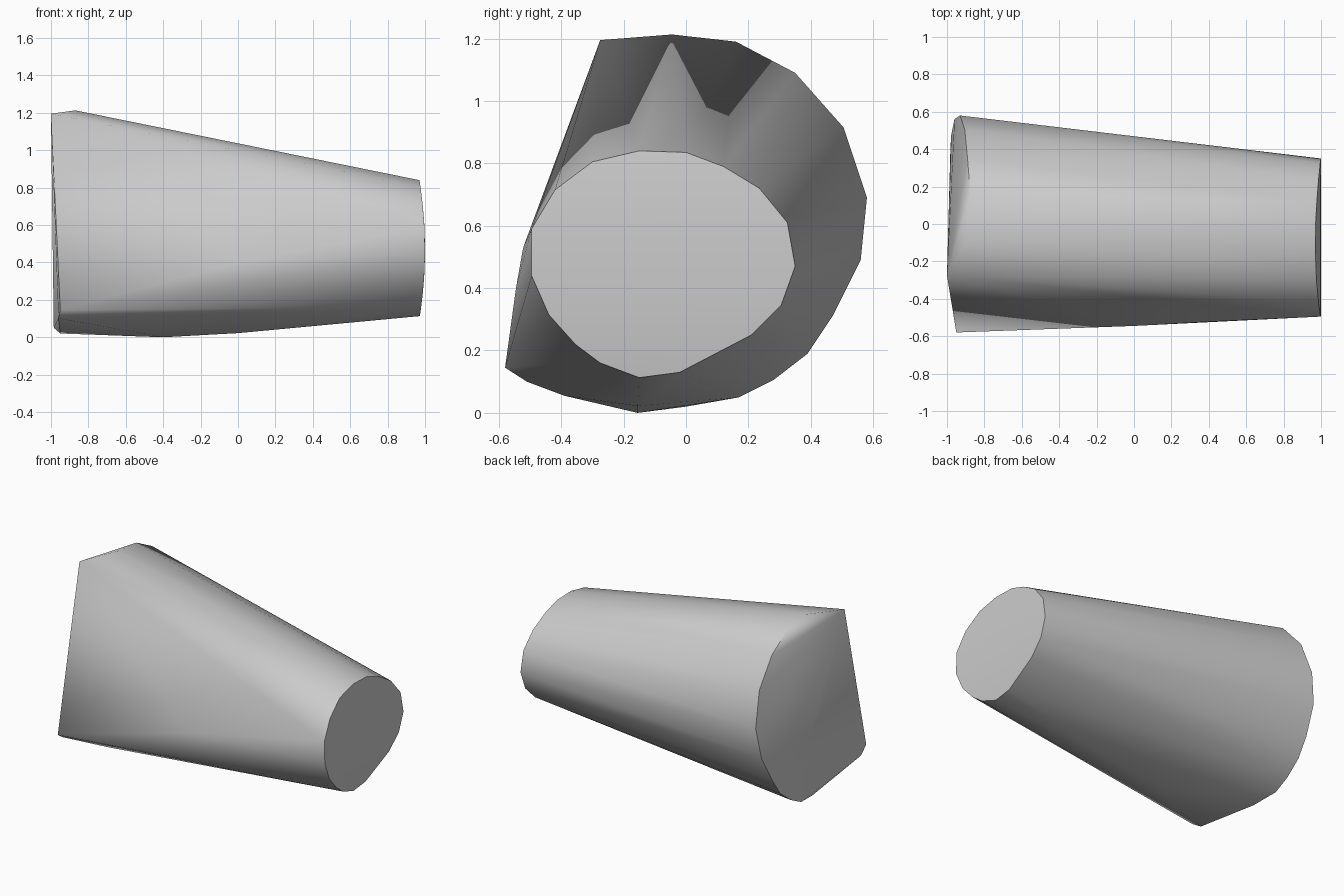
import bpy
import bmesh
import math

cube = bpy.data.objects.get("Cube")
if cube:
    bpy.data.objects.remove(cube, do_unlink=True)

# One plain grey material
grey = bpy.data.materials.new("plain_grey")
grey.use_nodes = True
colour = (0.6, 0.6, 0.6, 1)
grey.diffuse_color = colour
grey.node_tree.nodes["Principled BSDF"].inputs["Base Color"].default_value = colour

# Narrow end outline (y, z), bulged slightly outward along x
narrow_rim = [(-.15, .84), (0, .835), (.12, .79), (.235, .72), (.325, .61),
              (.35, .47), (.305, .345), (.21, .25), (-.02, .13), (-.15, .113),
              (-.275, .16), (-.355, .22), (-.44, .315), (-.495, .44),
              (-.495, .59), (-.42, .715), (-.3, .805)]
points = [(1 - .03 * ((z - .47) / .37) ** 2, y, z) for y, z in narrow_rim]

# Wide end outline (x, y, z) with its two pointed corners
points += [(-1, -.275, 1.195), (-.87, -.045, 1.213), (-.875, .16, 1.19),
           (-.89, .35, 1.09), (-.905, .505, .915), (-.93, .58, .69),
           (-.96, .56, .49), (-.978, .47, .31), (-.982, .39, .19),
           (-.985, .28, .105), (-.985, .17, .05), (-.95, 0, .02),
           (-.95, -.58, .145), (-.96, -.51, .1)]

# Gentle swell along the belly and the front flank
points += [(-.4, -.155, 0), (0, -.155, .022), (-.7, -.39, .055),
           (0, -.545, .4), (.4, -.522, .53)]

# Stretch a convex skin over the outlines
bm = bmesh.new()
for p in points:
    bm.verts.new(p)
hull = bmesh.ops.convex_hull(bm, input=bm.verts)
loose = [v for v in bm.verts if not v.link_faces]
bmesh.ops.delete(bm, geom=loose, context='VERTS')
bmesh.ops.recalc_face_normals(bm, faces=bm.faces)
mesh = bpy.data.meshes.new("tapered_body")
bm.to_mesh(mesh)
bm.free()
mesh.materials.append(grey)

body = bpy.data.objects.new("tapered_body", mesh)
bpy.context.collection.objects.link(body)
bpy.context.view_layer.objects.active = body
body.select_set(True)
bpy.ops.object.shade_smooth_by_angle(angle=math.radians(40))
